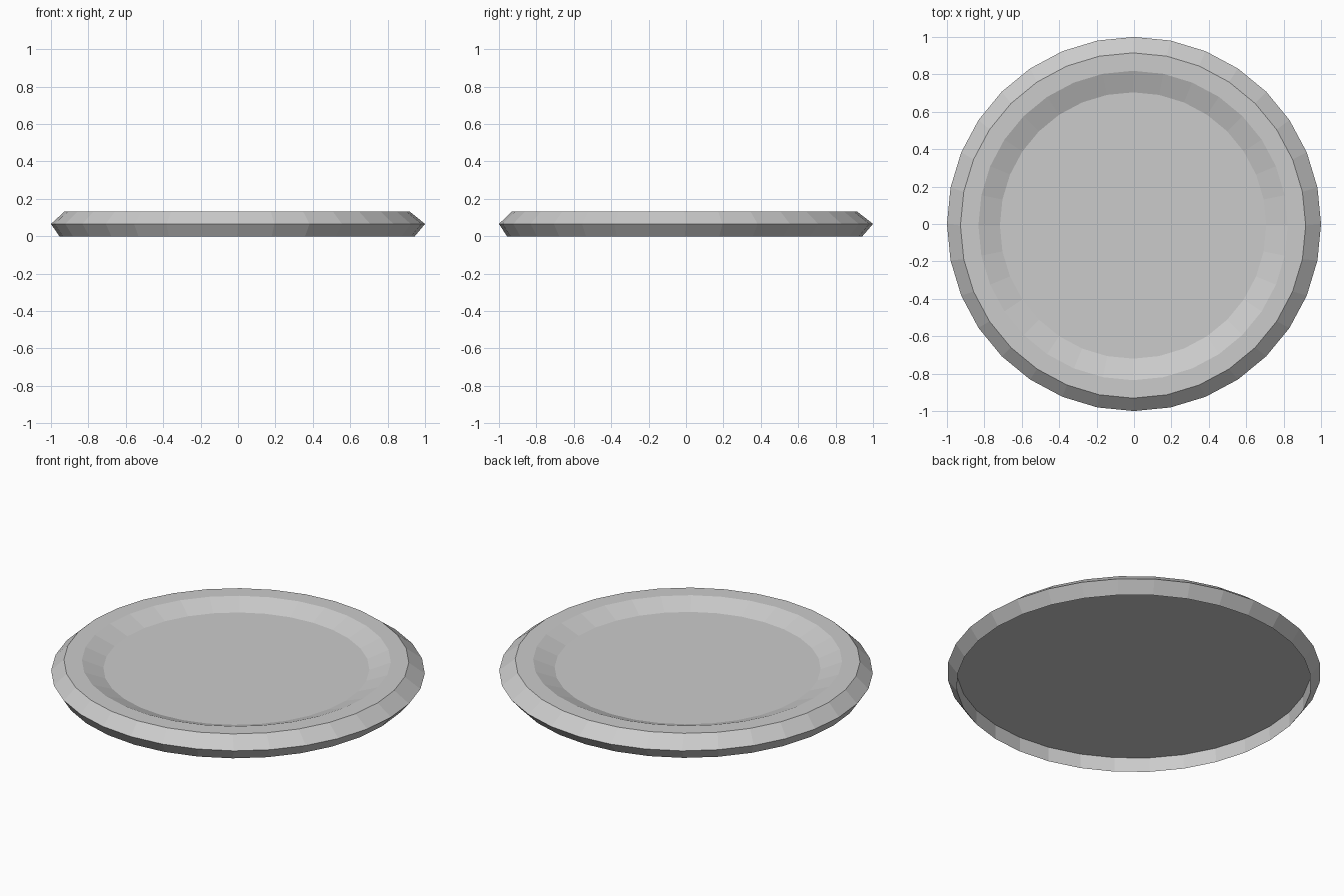
import bpy, bmesh
from math import cos, sin, tau

if "Cube" in bpy.data.objects:
    bpy.data.objects.remove(bpy.data.objects["Cube"])

SIDES = 32
# Plate profile: radius, height, slight off-centre shift in x and y
PROFILE = [
    (0.948, 0.085, -0.005, -0.007),  # recessed underside
    (0.95, 0.0, -0.005, -0.007),    # foot edge
    (1.0, 0.066, 0.0, 0.0),         # outer edge
    (0.923, 0.132, -0.005, -0.008),  # rim outside
    (0.827, 0.132, -0.005, -0.008),  # rim inside
    (0.712, 0.087, -0.005, -0.008),  # dished floor
]

bm = bmesh.new()
rings = []
for r, z, dx, dy in PROFILE:
    rings.append([bm.verts.new((dx + r * cos(tau * i / SIDES),
                                dy + r * sin(tau * i / SIDES), z))
                  for i in range(SIDES)])

# Bands between neighbouring rings
for a, b in zip(rings, rings[1:]):
    for i in range(SIDES):
        j = (i + 1) % SIDES
        bm.faces.new((a[i], a[j], b[j], b[i]))

# Floor and underside caps
bm.faces.new(rings[-1])
bm.faces.new(rings[0][::-1])

mesh = bpy.data.meshes.new("plate")
bm.to_mesh(mesh)
bm.free()
bpy.context.collection.objects.link(bpy.data.objects.new("plate", mesh))
